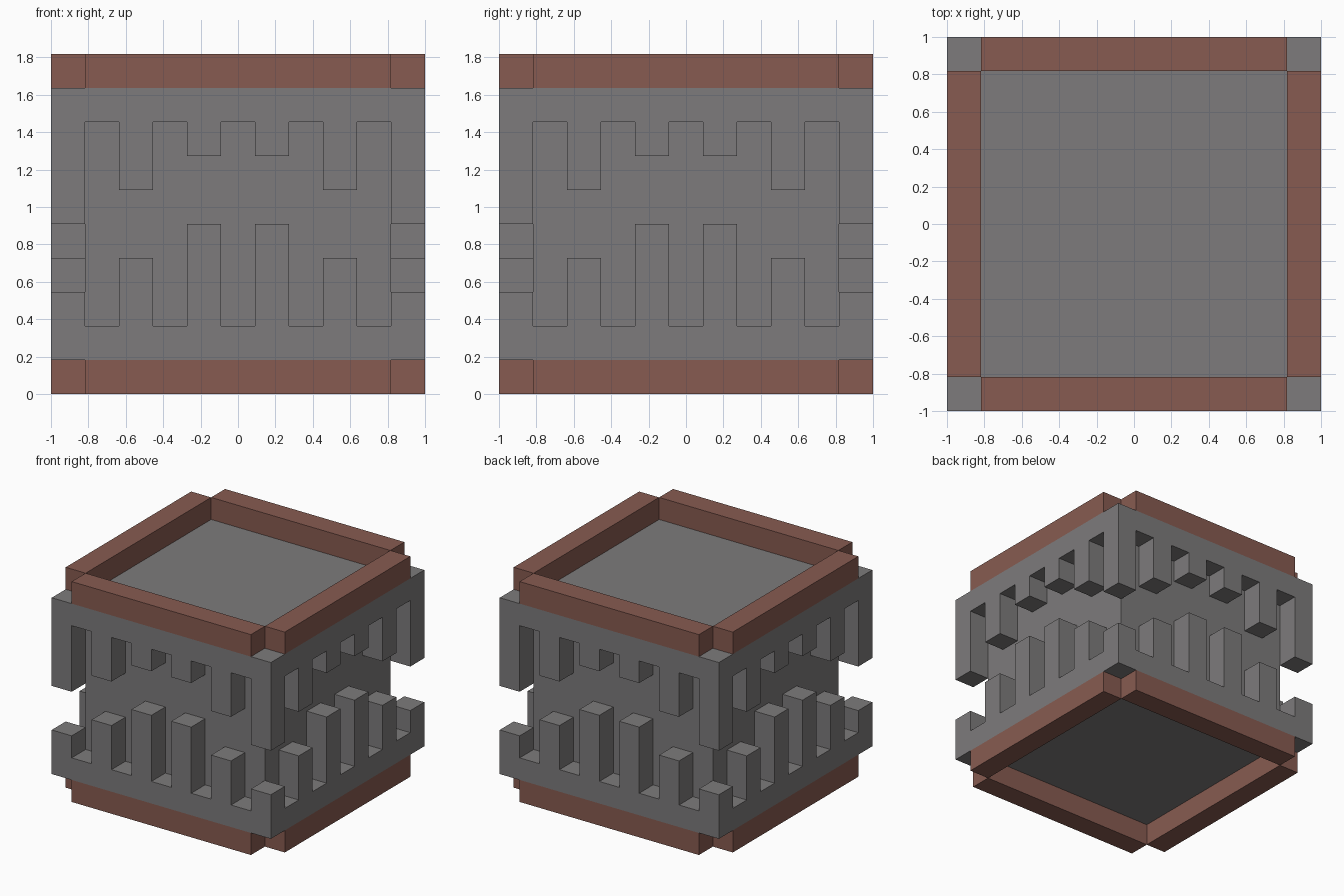
import bpy
import bmesh
from math import pi
from mathutils import Matrix

U = 2 / 11            # one block
HALF, IN = 5.5, 4.5   # outer and inner half widths, in blocks
SIDES = ("front", "left", "back", "right")

cube = bpy.data.objects.get("Cube")
if cube:
    bpy.data.objects.remove(cube, do_unlink=True)


def make_material(name, rgb):
    mat = bpy.data.materials.new(name)
    mat.use_nodes = True
    color = (*rgb, 1.0)
    mat.diffuse_color = color
    mat.node_tree.nodes["Principled BSDF"].inputs["Base Color"].default_value = color
    return mat


stone = make_material("grey stone", (0.205, 0.198, 0.2))
clay = make_material("brown clay", (0.243, 0.105, 0.082))


def extrude_profile(name, profile, y0, y1, mat, turn=0):
    """Extrude an x-z outline, in blocks, from y0 to y1 and turn it about z."""
    bm = bmesh.new()
    face = bm.faces.new([bm.verts.new((x, y0, z)) for x, z in profile])
    moved = bmesh.ops.extrude_face_region(bm, geom=[face], use_keep_orig=True)
    verts = [v for v in moved["geom"] if isinstance(v, bmesh.types.BMVert)]
    bmesh.ops.translate(bm, verts=verts, vec=(0, y1 - y0, 0))
    bmesh.ops.recalc_face_normals(bm, faces=bm.faces)
    bm.transform(Matrix.Rotation(turn * pi / 2, 4, "Z") @ Matrix.Scale(U, 4))
    mesh = bpy.data.meshes.new(name)
    bm.to_mesh(mesh)
    bm.free()
    mesh.materials.append(mat)
    obj = bpy.data.objects.new(name, mesh)
    bpy.context.collection.objects.link(obj)
    return obj


def box_profile(half, z0, z1):
    return [(-half, z0), (half, z0), (half, z1), (-half, z1)]


def comb_profile(base, tips):
    """Straight edge at base, stepped edge following the tip of each column."""
    points = [(-HALF + len(tips), base), (-HALF, base)]
    last = None
    for i, tip in enumerate(tips):
        x = i - HALF
        if last is not None:
            points.append((x, last))
        points.append((x, tip))
        last = tip
    points.append((-HALF + len(tips), last))
    return points


# Solid core behind the toothed walls
extrude_profile("core", box_profile(IN, 1, 9), -IN, IN, stone)

# Each wall carries one corner post, then alternating gaps and teeth
lower_tips = [3, 2, 4, 2, 5, 2, 5, 2, 4, 2]
upper_tips = [5, 8, 6, 8, 7, 8, 7, 8, 6, 8]

for turn, side in enumerate(SIDES):
    # Toothed walls
    extrude_profile("lower_wall_" + side, comb_profile(1, lower_tips), -HALF, -IN, stone, turn)
    extrude_profile("upper_wall_" + side, comb_profile(9, upper_tips), -HALF, -IN, stone, turn)
    # Rim beams with open corners
    extrude_profile("bottom_beam_" + side, box_profile(IN, 0, 1), -HALF, -IN, clay, turn)
    extrude_profile("top_beam_" + side, box_profile(IN, 9, 10), -HALF, -IN, clay, turn)
